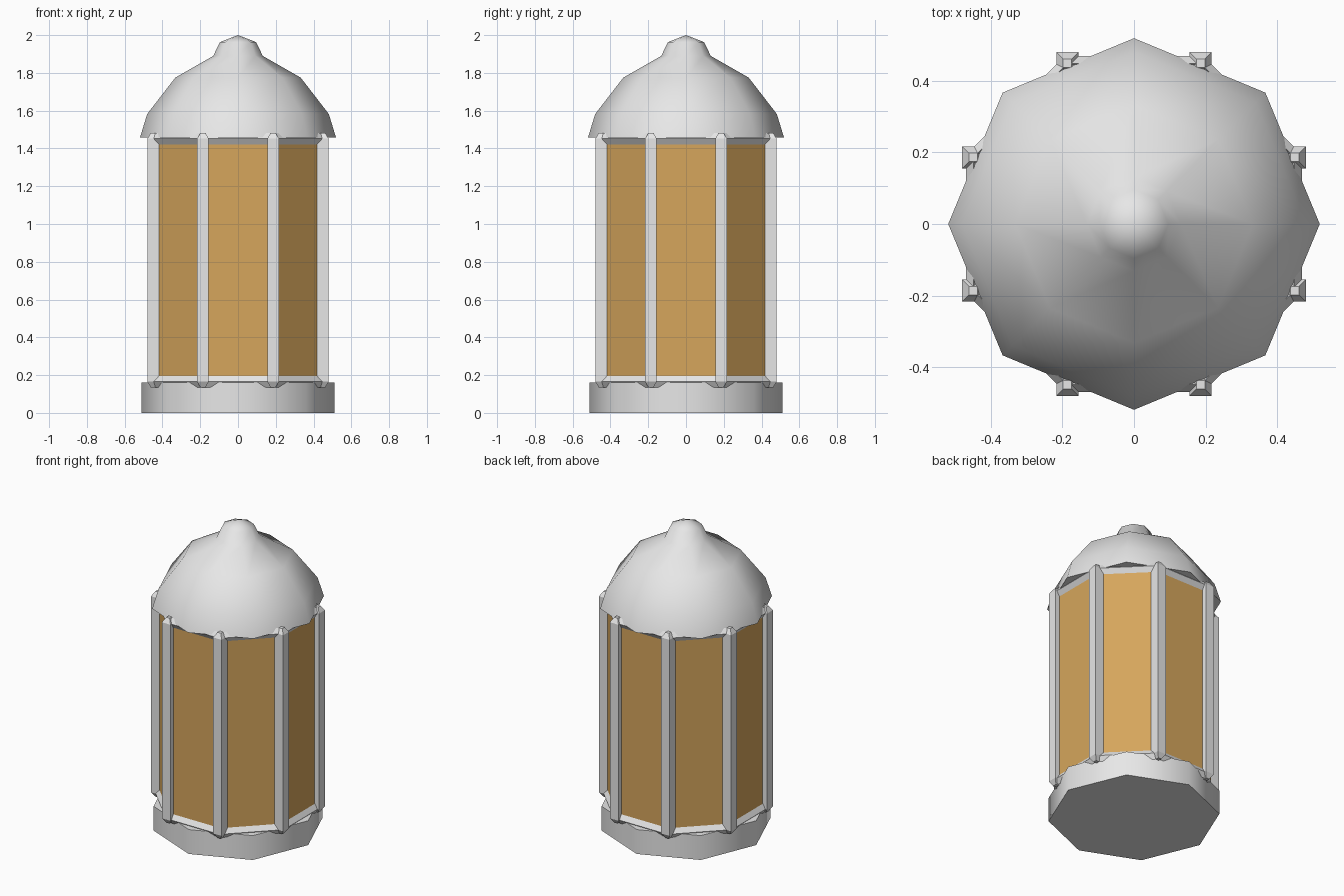
import bpy, bmesh, math

if "Cube" in bpy.data.objects:
    bpy.data.objects.remove(bpy.data.objects["Cube"])

SIDES = 8
Z_LOW, Z_HIGH = 0.165, 1.452      # heights of the two frame rings
HALF = 0.031                      # half thickness of the frame bars
APOTHEM = 0.449                   # centre to middle of a pane
STEP = 2 * math.pi / SIDES


def material(name, rgb):
    m = bpy.data.materials.new(name)
    m.diffuse_color = (*rgb, 1)
    m.use_nodes = True
    m.node_tree.nodes["Principled BSDF"].inputs["Base Color"].default_value = m.diffuse_color
    return m


grey = material("grey_metal", (0.8, 0.8, 0.8))
amber = material("amber_glass", (0.67, 0.38, 0.107))


def finish(name, bm, mat, smooth=None):
    bmesh.ops.recalc_face_normals(bm, faces=bm.faces)
    mesh = bpy.data.meshes.new(name)
    bm.to_mesh(mesh)
    bm.free()
    mesh.materials.append(mat)
    ob = bpy.data.objects.new(name, mesh)
    bpy.context.collection.objects.link(ob)
    if smooth:
        bpy.ops.object.select_all(action='DESELECT')
        bpy.context.view_layer.objects.active = ob
        ob.select_set(True)
        bpy.ops.object.shade_smooth_by_angle(angle=math.radians(smooth))
    return ob


def ring(bm, r, z, turn):
    return [bm.verts.new((r * math.cos(turn + i * STEP), r * math.sin(turn + i * STEP), z))
            for i in range(SIDES)]


def bridge(bm, a, b):
    n = len(a)
    for i in range(n):
        bm.faces.new((a[i], a[(i + 1) % n], b[(i + 1) % n], b[i]))


def turned(name, profile, mat, turn=0.0, tip=None, closed=False, smooth=None):
    """Eight-sided turned shape: capped, pointed, or a closed hoop."""
    bm = bmesh.new()
    rings = [ring(bm, r, z, turn) for r, z in profile]
    for a, b in zip(rings, rings[1:]):
        bridge(bm, a, b)
    if closed:
        bridge(bm, rings[-1], rings[0])
    else:
        bm.faces.new(rings[0])
        if tip is None:
            bm.faces.new(rings[-1])
        else:
            t = bm.verts.new((0, 0, tip))
            for i in range(SIDES):
                bm.faces.new((rings[-1][i], rings[-1][(i + 1) % SIDES], t))
    return finish(name, bm, mat, smooth)


# base and domed roof have corners on the axes
turned("base", [(0.51, 0), (0.51, 0.16)], grey, smooth=60)
turned("dome_roof", [(0.519, 1.457), (0.481, 1.582), (0.332, 1.775),
                     (0.131, 1.89), (0.096, 1.963)], grey, tip=2.0, smooth=60)

# glass body and rails have flats on the axes
half_turn = STEP / 2
to_corner = 1 / math.cos(half_turn)
turned("glass_panes", [(APOTHEM * to_corner, Z_LOW), (APOTHEM * to_corner, Z_HIGH)],
       amber, turn=half_turn)
for name, z in (("lower_rail", Z_LOW), ("upper_rail", Z_HIGH)):
    hoop = [(APOTHEM + 0.02, z), (APOTHEM, z + HALF),
            (APOTHEM - 0.02, z), (APOTHEM, z - HALF)]
    turned(name, [(a * to_corner, h) for a, h in hoop], grey, turn=half_turn, closed=True)

# square corner posts with tapered ends
bm = bmesh.new()
for i in range(SIDES):
    ang = half_turn + i * STEP
    cx, cy = (APOTHEM * to_corner * f(ang) for f in (math.cos, math.sin))
    loops = []
    for z, h in ((Z_LOW - HALF, 0.012), (Z_LOW, HALF), (Z_HIGH, HALF), (Z_HIGH + HALF, 0.012)):
        loops.append([bm.verts.new((cx + sx * h, cy + sy * h, z))
                      for sx, sy in ((-1, -1), (1, -1), (1, 1), (-1, 1))])
    for a, b in zip(loops, loops[1:]):
        bridge(bm, a, b)
    bm.faces.new(loops[0])
    bm.faces.new(loops[-1])
finish("corner_posts", bm, grey)
